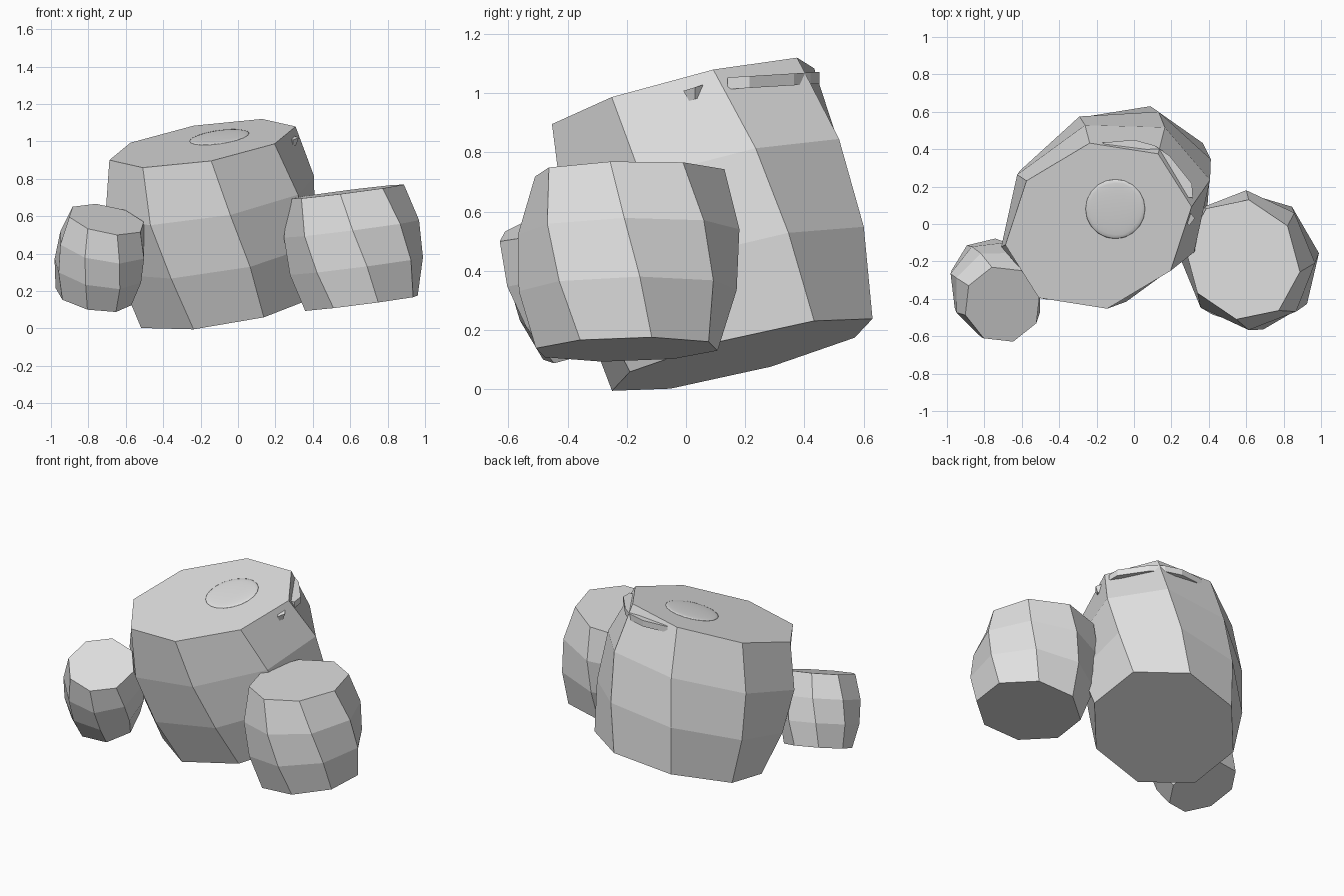
import bpy, bmesh
from math import cos, sin, radians
from mathutils import Vector

cube = bpy.data.objects.get("Cube")
if cube:
    bpy.data.objects.remove(cube)

grey = bpy.data.materials.new("light_grey")
grey.use_nodes = True
colour = (0.75, 0.75, 0.75, 1)
grey.diffuse_color = colour
grey.node_tree.nodes["Principled BSDF"].inputs["Base Color"].default_value = colour


def finish(name, bm):
    bmesh.ops.recalc_face_normals(bm, faces=bm.faces[:])
    mesh = bpy.data.meshes.new(name)
    bm.to_mesh(mesh)
    bm.free()
    mesh.materials.append(grey)
    obj = bpy.data.objects.new(name, mesh)
    bpy.context.collection.objects.link(obj)
    return obj


def loft(bm, rings):
    """Skin closed rings of equal length and cap both ends."""
    loops = [[bm.verts.new(p) for p in ring] for ring in rings]
    count = len(loops[0])
    for low, high in zip(loops, loops[1:]):
        for i in range(count):
            j = (i + 1) % count
            bm.faces.new((low[i], low[j], high[j], high[i]))
    bm.faces.new(loops[0])
    bm.faces.new(loops[-1])


def barrel(name, top, bottom, slope, major, phase, twist, radii):
    """Leaning, twisted eight-sided barrel; radii run from top to bottom."""
    top, bottom, m = Vector(top), Vector(bottom), radians(major)
    rings = []
    for k, (a, b) in enumerate(radii):
        t = k / (len(radii) - 1)
        centre = top.lerp(bottom, t)
        ring = []
        for i in range(8):
            p = radians(phase + twist * t + 45 * i - major)
            u, v = a * cos(p), b * sin(p)
            x, y = u * cos(m) - v * sin(m), u * sin(m) + v * cos(m)
            ring.append(centre + Vector((x, y, slope[0] * x + slope[1] * y)))
        rings.append(ring)
    bm = bmesh.new()
    loft(bm, rings)
    return finish(name, bm)


# Three boulders
barrel("large_boulder", (-0.19, -0.01, 0.99), (-0.075, 0.19, 0.117),
       (0.134, 0.227), 27, 9, 20,
       [(0.515, 0.437), (0.59, 0.48), (0.57, 0.485), (0.505, 0.435)])
barrel("left_boulder", (0.58, -0.19, 0.731), (0.66, -0.2, 0.135),
       (0.13, 0.025), -60, -9, 25,
       [(0.335, 0.3), (0.38, 0.355), (0.375, 0.355), (0.32, 0.312)])
barrel("right_boulder", (-0.703, -0.43, 0.583), (-0.773, -0.28, 0.17),
       (-0.17, 0.37), 0, 16, 20,
       [(0.207, 0.207), (0.242, 0.242), (0.24, 0.24), (0.205, 0.205)])

# Shallow swelling on top of the large boulder
bm = bmesh.new()
bmesh.ops.create_icosphere(bm, subdivisions=3, radius=0.16)
for v in bm.verts:
    v.co.z = v.co.z * 0.07 + 0.134 * v.co.x + 0.227 * v.co.y
    v.co += Vector((-0.1, 0.08, 1.022))
dome = finish("top_swelling", bm)
for face in dome.data.polygons:
    face.use_smooth = True

# Thin ledge wrapping the back left rim
outline = [(-0.17, 0.435), (0, 0.45), (0.11, 0.42), (0.19, 0.365),
           (0.31, 0.215), (0.315, 0.14), (0.2, 0.15), (0.0, 0.33)]
bm = bmesh.new()
loft(bm, [[(x, y, z + 0.06 * y) for x, y in outline] for z in (1.005, 1.045)])
finish("rim_ledge", bm)

# Small chip beside the ledge
bm = bmesh.new()
bmesh.ops.create_cone(bm, cap_ends=True, segments=4, radius1=0.015, radius2=0.03, depth=0.04)
for v in bm.verts:
    v.co = Vector((v.co.x + 0.295, v.co.y * 1.3 + 0.03, v.co.z + 0.4 * v.co.y + 1.0))
finish("rim_chip", bm)
